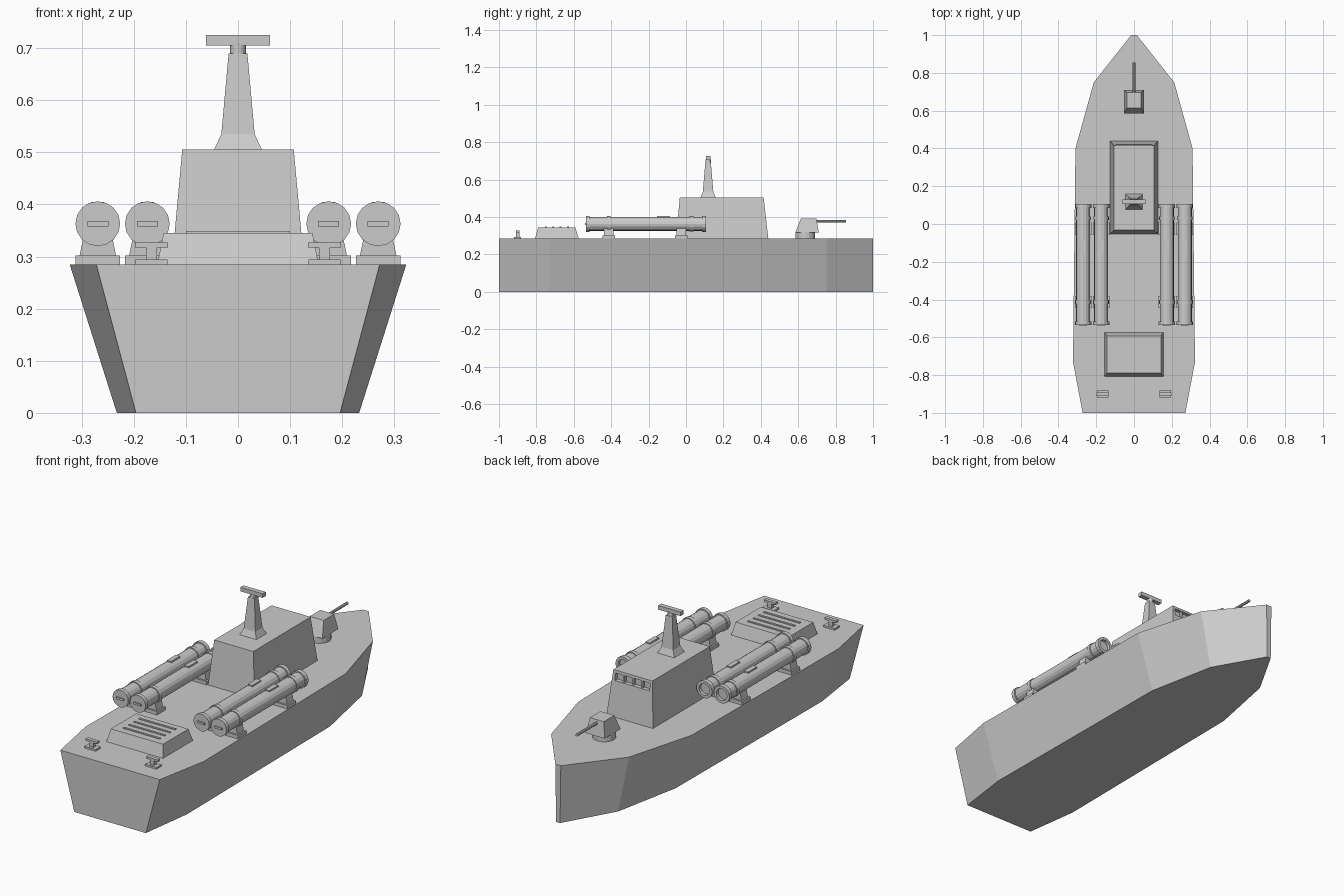
import bpy
import bmesh
from math import pi
from mathutils import Matrix

cube = bpy.data.objects.get("Cube")
if cube:
    bpy.data.objects.remove(cube, do_unlink=True)

grey = bpy.data.materials.new("hull grey")
grey.use_nodes = True
COLOUR = (0.6, 0.6, 0.6, 1)
grey.diffuse_color = COLOUR
grey.node_tree.nodes["Principled BSDF"].inputs["Base Color"].default_value = COLOUR

DECK = 0.285


def finish(name, bm):
    bmesh.ops.recalc_face_normals(bm, faces=bm.faces)
    mesh = bpy.data.meshes.new(name)
    bm.to_mesh(mesh)
    bm.free()
    mesh.materials.append(grey)
    ob = bpy.data.objects.new(name, mesh)
    bpy.context.scene.collection.objects.link(ob)
    return ob


def loft(name, rings):
    """Skin a stack of matching closed outlines and cap both ends."""
    bm = bmesh.new()
    loops = [[bm.verts.new(p) for p in ring] for ring in rings]
    for a, b in zip(loops, loops[1:]):
        for i in range(len(a)):
            j = (i + 1) % len(a)
            bm.faces.new((a[i], a[j], b[j], b[i]))
    bm.faces.new(loops[0])
    bm.faces.new(loops[-1])
    return finish(name, bm)


def tapered(name, *levels):
    """Stack of rectangles: (z, x0, x1, y0, y1) per level."""
    return loft(name, [[(x0, y0, z), (x1, y0, z), (x1, y1, z), (x0, y1, z)]
                       for z, x0, x1, y0, y1 in levels])


def box(name, x, y, z, sx, sy, sz):
    """Box centred in x and y, standing on z."""
    r = (x - sx / 2, x + sx / 2, y - sy / 2, y + sy / 2)
    return tapered(name, (z, *r), (z + sz, *r))


def cylinder(name, centre, radius, depth, along_y=False, sides=16):
    bm = bmesh.new()
    turn = Matrix.Rotation(pi / 2, 4, 'X') if along_y else Matrix()
    bmesh.ops.create_cone(bm, cap_ends=True, segments=sides, radius1=radius,
                          radius2=radius, depth=depth,
                          matrix=Matrix.Translation(centre) @ turn)
    return finish(name, bm)


def lathe_y(name, x, z, profile, sides=16):
    """Turn a (y, radius) profile around an axis along y."""
    bm = bmesh.new()
    verts = [bm.verts.new((x + r, y, z)) for y, r in profile]
    edges = [bm.edges.new(pair) for pair in zip(verts, verts[1:])]
    bmesh.ops.spin(bm, geom=verts + edges, cent=(x, 0, z), axis=(0, 1, 0),
                   angle=2 * pi, steps=sides, use_merge=True)
    bmesh.ops.remove_doubles(bm, verts=bm.verts, dist=0.0005)
    return finish(name, bm)


# Hull: deck outline narrowed towards the keel
half = [(0.272, -1), (0.323, -0.73), (0.31, 0.4), (0.213, 0.75), (0.015, 1)]
outline = half + [(-x, y) for x, y in reversed(half)]
loft("hull", [[(x * s, y, z) for x, y in outline] for z, s in ((0, 0.72), (DECK, 1))])

# Cabin with a recessed window band facing the bow
cabin = tapered("cabin", (DECK, -0.127, 0.127, -0.053, 0.44),
                (0.505, -0.107, 0.107, -0.033, 0.415))
cutter = box("window_cutter", 0, 0.43, 0.455, 0.19, 0.06, 0.037)
cutter.hide_render = True
cutter.hide_set(True)
cut = cabin.modifiers.new("window_recess", 'BOOLEAN')
cut.operation = 'DIFFERENCE'
cut.object = cutter
for i in range(3):
    box("window_post", (i - 1) * 0.05, 0.407, 0.455, 0.008, 0.014, 0.037)

# Mast and radar
MAST = 0.118
tapered("mast", *[(z, -w, w, MAST - d, MAST + d) for z, w, d in
                  ((0.505, 0.046, 0.04), (0.535, 0.032, 0.028), (0.69, 0.018, 0.015))])
cylinder("radar_pivot", (0, MAST, 0.698), 0.015, 0.018)
box("radar_bar", 0, MAST, 0.705, 0.122, 0.024, 0.02)

# Deck gun
cylinder("gun_base", (0, 0.638, 0.3025), 0.053, 0.035)
tapered("gun_turret", (0.318, -0.052, 0.052, 0.585, 0.71),
        (0.393, -0.038, 0.038, 0.615, 0.697))
cylinder("gun_barrel", (0, 0.77, 0.377), 0.007, 0.17, True, 8)

# Aft hatch with raised slats
tapered("aft_hatch", (DECK, -0.155, 0.155, -0.807, -0.574),
        (0.345, -0.143, 0.143, -0.79, -0.592))
for i in range(4):
    box("hatch_slat", 0, -0.75 + i * 0.04, 0.345, 0.2, 0.01, 0.004)

# Launch tubes: flanged ends, two clamp bands, hollow muzzle
R, FLANGE, BORE = 0.037, 0.043, 0.029
TUBE_Z = 0.363
profile = [(-0.535, 0), (-0.535, FLANGE), (-0.515, FLANGE), (-0.515, R)]
for band in (-0.413, 0.03):
    profile += [(band - 0.01, R), (band - 0.01, 0.041), (band + 0.01, 0.041), (band + 0.01, R)]
profile += [(0.085, R), (0.085, FLANGE), (0.106, FLANGE), (0.106, BORE), (0.09, BORE), (0.09, 0)]
for side in (-1, 1):
    for offset in (0.174, 0.269):
        x = side * offset
        lathe_y("launch_tube", x, TUBE_Z, profile)
        box("tube_end_handle", x, -0.537, 0.358, 0.04, 0.008, 0.01)
        box("tube_top_box", x, -0.12, 0.392, 0.024, 0.07, 0.013)
        for y in (-0.413, -0.025):
            box("cradle_foot", x, y, DECK, 0.086, 0.066, 0.017)
            tapered("cradle", (0.302, x - 0.035, x + 0.035, y - 0.025, y + 0.025),
                    (0.345, x - 0.026, x + 0.026, y - 0.025, y + 0.025))

    # Mooring cleats
    x = side * 0.166
    box("cleat_foot", x, -0.9, DECK, 0.062, 0.038, 0.009)
    box("cleat_post", x, -0.9, 0.294, 0.022, 0.018, 0.024)
    box("cleat_bar", x, -0.9, 0.317, 0.064, 0.018, 0.01)
